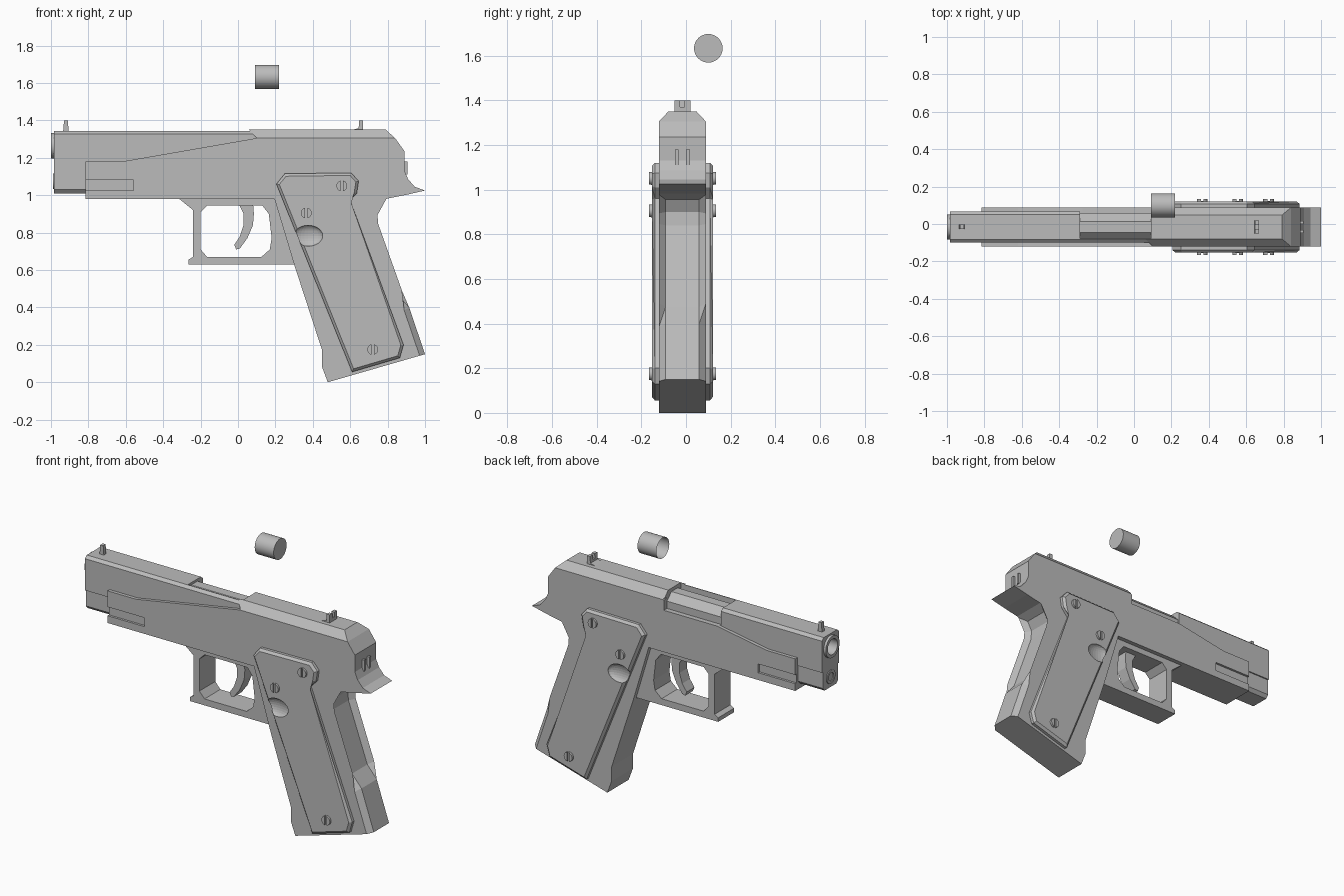
import bpy, bmesh, math
from mathutils import Matrix

old = bpy.data.objects.get("Cube")
if old:
    bpy.data.objects.remove(old, do_unlink=True)

YC = -0.016          # middle plane of the body
HALF = 0.105         # half width of the body

steel = bpy.data.materials.new("grey_steel")
steel.use_nodes = True
GREY = (0.5, 0.5, 0.5, 1)
steel.diffuse_color = GREY
steel.node_tree.nodes["Principled BSDF"].inputs["Base Color"].default_value = GREY


def finish(name, bm):
    bmesh.ops.recalc_face_normals(bm, faces=bm.faces)
    me = bpy.data.meshes.new(name)
    bm.to_mesh(me)
    bm.free()
    me.materials.append(steel)
    ob = bpy.data.objects.new(name, me)
    bpy.context.collection.objects.link(ob)
    return ob


def prism(name, pts, half, yc=YC, bevel=0, bevel_rule=None):
    """Side profile (x, z) extruded across y; bevels the rim edges picked by the rule."""
    bm = bmesh.new()
    a = [bm.verts.new((x, yc - half, z)) for x, z in pts]
    b = [bm.verts.new((x, yc + half, z)) for x, z in pts]
    bm.faces.new(a)
    bm.faces.new(b[::-1])
    n = len(pts)
    for i in range(n):
        j = (i + 1) % n
        bm.faces.new((a[i], b[i], b[j], a[j]))
    if bevel:
        rim = [e for e in bm.edges
               if abs(e.verts[0].co.y - e.verts[1].co.y) < 1e-4 and bevel_rule(e)]
        bmesh.ops.bevel(bm, geom=rim, offset=bevel, segments=1, affect='EDGES')
    return finish(name, bm)


def bar(name, section, x0, x1):
    """Half cross-section (half width, z), mirrored and extruded along x."""
    ring = [(YC + w, z) for w, z in section] + [(YC - w, z) for w, z in reversed(section)]
    bm = bmesh.new()
    face = bm.faces.new([bm.verts.new((x0, y, z)) for y, z in ring])
    out = bmesh.ops.extrude_face_region(bm, geom=[face])
    moved = [v for v in out["geom"] if isinstance(v, bmesh.types.BMVert)]
    bmesh.ops.translate(bm, verts=moved, vec=(x1 - x0, 0, 0))
    return finish(name, bm)


def box(name, x0, x1, y0, y1, z0, z1):
    return prism(name, [(x0, z0), (x1, z0), (x1, z1), (x0, z1)], (y1 - y0) / 2, (y0 + y1) / 2)


def rod(name, axis, center, radius, length, sides=32, turn=0, smooth=True):
    bm = bmesh.new()
    bmesh.ops.create_cone(bm, cap_ends=True, segments=sides, radius1=radius,
                          radius2=radius, depth=length)
    spin = Matrix.Rotation(math.pi / 2, 4, 'Y' if axis == 'x' else 'X')
    bm.transform(Matrix.Translation(center) @ spin @ Matrix.Rotation(turn, 4, 'Z'))
    for f in bm.faces:
        f.smooth = smooth and len(f.verts) == 4
    for e in bm.edges:
        e.smooth = all(f.smooth for f in e.link_faces)
    return finish(name, bm)


def boolean(ob, cutter, mode='DIFFERENCE'):
    mod = ob.modifiers.new("cut", 'BOOLEAN')
    mod.operation, mod.object, mod.solver = mode, cutter, 'EXACT'
    dg = bpy.context.evaluated_depsgraph_get()
    me = bpy.data.meshes.new_from_object(ob.evaluated_get(dg))
    ob.modifiers.clear()
    ob.data = me
    bpy.data.objects.remove(cutter, do_unlink=True)


# Slide: wide rear part with side wedge, and narrow front part
rear = prism("slide_rear", [(-.815, 1.13), (-.815, 1.18), (-.62, 1.18), (.1, 1.305), (.06, 1.35),
                            (.79, 1.35), (.84, 1.305), (.89, 1.235), (.89, 1.13)], HALF)
boolean(rear, bar("roof_shape", [(HALF, 1), (HALF, 1.305), (.063, 1.35)], -1, 1), 'INTERSECT')
front = bar("slide_front", [(.084, 1.13), (.084, 1.327), (.066, 1.343)], -.985, .12)
nose = bar("slide_nose", [(.058, 1.01), (.076, 1.03), (.076, 1.13)], -.985, -.78)

# Ejection port with the barrel chamber inside
for part in (rear, front):
    boolean(part, box("port_cutter", -.29, .09, YC - .062, .2, 1.24, 1.5))
rod("barrel_chamber", 'x', (-.1, YC, 1.255), .08, .41, 8, math.pi / 8, smooth=False)

# Muzzle and recoil plug
bore = rod("bore_cutter", 'x', (-.98, YC, 1.265), .05, .3)
boolean(front, bore)
muzzle = rod("muzzle_ring", 'x', (-.95, YC, 1.265), .068, .1)
boolean(muzzle, rod("bore_cutter", 'x', (-.98, YC, 1.265), .048, .3))
plug = rod("recoil_plug", 'x', (-.95, YC, 1.075), .042, .08)
boolean(plug, rod("plug_cutter", 'x', (-.98, YC, 1.075), .025, .06))

# Frame, grip and tail in one profile; rear strap edges are chamfered
strap = [(1, .15), (.915, .4), (.85, .475), (.72, .84), (.715, .9), (.745, .955)]
tail = [(.8, .982), (.9, 1.002), (1, 1.025), (.945, 1.045), (.91, 1.085), (.89, 1.13)]


def on_strap(e):
    return all(v.co.x > .7 and .14 < v.co.z < .96 for v in e.verts)


frame = prism("frame", [(-.815, 1.13), (-.815, .98), (.195, .98), (.3, .63), (.45, .17),
                        (.45, .08), (.48, 0)] + strap + tail, HALF, bevel=.03, bevel_rule=on_strap)
for s in (-1, 1):
    y = YC + s * HALF
    boolean(frame, box("rail_cutter", -.9, -.56, y - .014, y + .014, 1.025, 1.08))

# Trigger guard and trigger
guard = prism("trigger_guard", [(-.32, .985), (-.24, .92), (-.24, .67), (-.265, .655), (-.265, .63),
                                (.33, .63), (.33, .985)], .078)
boolean(guard, prism("guard_cutter", [(-.2, .91), (-.165, .945), (.13, .945), (.165, .9), (.18, .77),
                                      (.17, .71), (.125, .67), (-.165, .67), (-.2, .71)], .2))
prism("trigger", [(0, .96), (.03, .9), (.03, .84), (.01, .78), (-.02, .735), (-.01, .71), (.01, .715),
                  (.05, .77), (.08, .84), (.085, .9), (.08, .96)], .038)

# Grip panels with thumb scoop and slotted screws, both sides
panel_shape = [(.205, 1.06), (.25, 1.115), (.605, 1.12), (.645, 1.075), (.635, 1.01), (.59, .96),
               (.885, .2), (.865, .13), (.61, .055)]
for side, s in (("front", -1), ("back", 1)):
    outer = YC + s * .137
    panel = prism("grip_panel_" + side, panel_shape, .019, YC + s * .118, .014,
                  lambda e: all((v.co.y - YC) * s > .12 for v in e.verts))
    bm = bmesh.new()
    bmesh.ops.create_uvsphere(bm, u_segments=24, v_segments=12, radius=1)
    bm.transform(Matrix.Translation((.375, outer, .783)) @ Matrix.Diagonal((.078, .03, .056, 1)))
    boolean(panel, finish("scoop_cutter", bm))
    for i, (x, z) in enumerate([(.555, 1.05), (.365, .905), (.72, .175)]):
        screw = rod(f"screw_{side}_{i}", 'y', (x, YC + s * .135, z), .029, .03, 20)
        boolean(screw, box("slot_cutter", x - .006, x + .006, YC + s * .15 - .01,
                           YC + s * .15 + .01, z - .05, z + .05))

# Sights
prism("front_sight", [(-.935, 1.34), (-.905, 1.34), (-.91, 1.4), (-.93, 1.4)], .012)
sight = prism("rear_sight", [(.59, 1.345), (.668, 1.345), (.668, 1.4), (.648, 1.4), (.645, 1.358)], .036)
boolean(sight, box("notch_cutter", .5, .8, YC - .01, YC + .01, 1.37, 1.5))

# Hammer stubs at the rear
for s in (-1, 1):
    box("hammer_stub", .88, .905, YC + s * .025 - .008, YC + s * .025 + .008, 1.11, 1.18)

# Spent casing above the port: thin shell open at the muzzle end
case = rod("casing", 'x', (.155, .1, 1.633), .064, .13)
bm = bmesh.new()
bm.from_mesh(case.data)
bmesh.ops.delete(bm, geom=[f for f in bm.faces if f.normal.x < -.9], context='FACES_ONLY')
bm.to_mesh(case.data)
bm.free()
